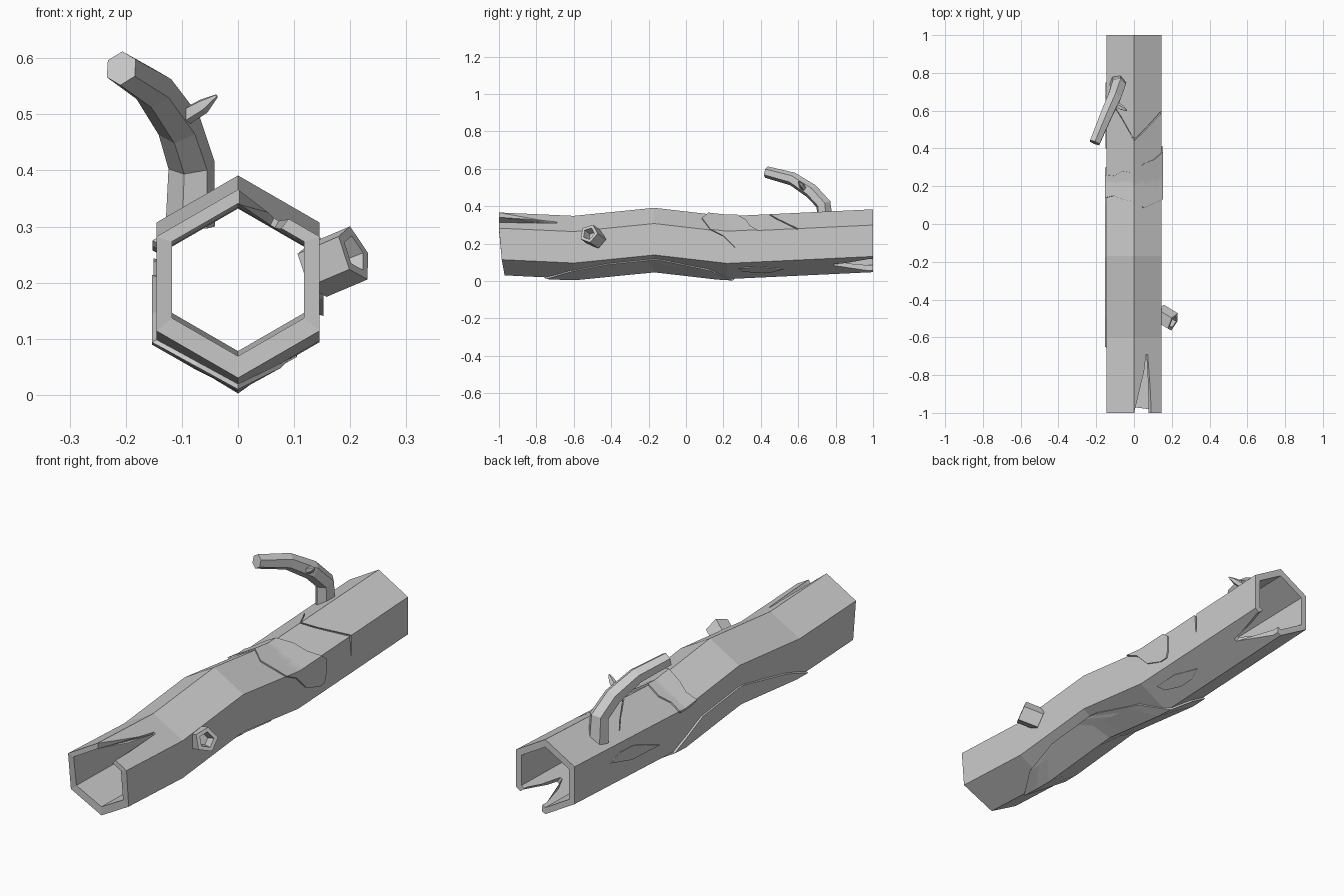
import bpy, bmesh, math
from mathutils import Vector

if "Cube" in bpy.data.objects:
    bpy.data.objects.remove(bpy.data.objects["Cube"])

# Centre height of the log along its length: (y, z)
BEND = [(-1, .198), (-.6, .180), (-.17, .223), (.22, .178), (1, .215)]
HOLE = [(-1, .205), (-.6, .198), (-.17, .214), (.22, .196), (1, .213)]
R, R_IN = .168, .136


def centre(y, table=BEND):
    if y <= table[0][0]:
        return table[0][1]
    for (a, za), (b, zb) in zip(table, table[1:]):
        if y <= b:
            return za + (zb - za) * (y - a) / (b - a)
    return table[-1][1]


def corner(k):
    a = math.radians(90 - 60 * k)
    return Vector((math.cos(a), 0, math.sin(a)))


def surf(u, y, h):
    """Point on the hexagonal log, u = position round the six sides."""
    k = math.floor(u)
    p = corner(k).lerp(corner(k + 1), u - k) * (R + h)
    return p + Vector((0, y, centre(y)))


def make(name, verts, faces):
    me = bpy.data.meshes.new(name)
    me.from_pydata([tuple(v) for v in verts], [], faces)
    bm = bmesh.new()
    bm.from_mesh(me)
    bmesh.ops.recalc_face_normals(bm, faces=bm.faces)
    bm.to_mesh(me)
    bm.free()
    ob = bpy.data.objects.new(name, me)
    bpy.context.collection.objects.link(ob)
    return ob


def patch(name, cols, lo, hi, n=12):
    """Curved slab over the log; cols = (u, y start, y end)."""
    verts, faces, m = [], [], len(cols)
    for h in (lo, hi):
        for u, a, b in cols:
            verts += [surf(u, a + (b - a) * j / n, h) for j in range(n + 1)]
    idx = lambda s, i, j: (s * m + i) * (n + 1) + j
    for i in range(m - 1):
        for j in range(n):
            for s in (0, 1):
                faces.append((idx(s, i, j), idx(s, i + 1, j), idx(s, i + 1, j + 1), idx(s, i, j + 1)))
        for j in (0, n):
            faces.append((idx(0, i, j), idx(0, i + 1, j), idx(1, i + 1, j), idx(1, i, j)))
    for i in (0, m - 1):
        for j in range(n):
            faces.append((idx(0, i, j), idx(0, i, j + 1), idx(1, i, j + 1), idx(1, i, j)))
    return make(name, verts, faces)


def tube(name, path, radii, n=6, axis=None):
    """Polygonal sweep along a path with capped ends."""
    path = [Vector(p) for p in path]
    verts, faces, q, last = [], [], None, None
    for i, p in enumerate(path):
        t = Vector(axis) if axis else path[min(i + 1, len(path) - 1)] - path[max(i - 1, 0)]
        t.normalize()
        q = t.to_track_quat('Z', 'Y') if q is None else last.rotation_difference(t) @ q
        last = t
        for k in range(n):
            a = math.tau * k / n
            verts.append(p + q @ Vector((math.cos(a), math.sin(a), 0)) * radii[i])
    for i in range(len(path) - 1):
        for k in range(n):
            a, b = i * n + k, i * n + (k + 1) % n
            faces.append((a, b, b + n, a + n))
    faces += [tuple(range(n)), tuple(range(len(verts) - n, len(verts)))]
    return make(name, verts, faces)


# Hollow log: outer rings, then inner rings back again, joined into a closed shell
verts, faces = [], []
rings = [(y, z, R) for y, z in BEND] + [(y, z, R_IN) for y, z in reversed(HOLE)]
for i, (y, z, r) in enumerate(rings):
    for k in range(6):
        trim = {2: .015, 3: .03, 4: .02}.get(k, 0) if y == -1 else 0
        verts.append(corner(k) * r + Vector((0, y + trim, z)))
for i in range(len(rings)):
    j = (i + 1) % len(rings)
    for k in range(6):
        l = (k + 1) % 6
        faces.append((i * 6 + k, i * 6 + l, j * 6 + l, j * 6 + k))
log = make("log", verts, faces)

# Split notches at both ends and a thin crack round the top
cutters = [
    patch("front_notch", [(.02, -1.1, -.99), (.44, -1.1, -.69), (.5, -1.1, -.69), (.62, -1.1, -.98)], -.07, .03),
    patch("rear_notch", [(2.15, .98, 1.1), (2.38, .79, 1.1), (2.46, .79, 1.1), (2.88, .97, 1.1)], -.07, .03),
    patch("crack", [(5.3, .615, .62), (6, .44, .448), (7, .588, .6), (7.55, .595, .6)], -.009, .02, 2),
]
for c in cutters:
    mod = log.modifiers.new(c.name, 'BOOLEAN')
    mod.operation, mod.solver, mod.object = 'DIFFERENCE', 'EXACT', c
    bpy.context.view_layer.objects.active = log
    bpy.ops.object.modifier_apply(modifier=mod.name)
for c in cutters:
    bpy.data.objects.remove(c)

# Raised bark plates
patch("bark_top", [(4.95, .15, .255), (5, .14, .26), (5.3, .15, .255), (5.6, .13, .28), (6, .12, .27),
                   (6.35, .085, .32), (6.7, .11, .34), (7, .13, .38), (7.15, .2, .41),
                   (7.55, .27, .41), (7.75, .36, .4)], -.01, .008)
patch("bark_bottom", [(2.25, -.42, -.12), (2.5, -.62, .12), (3, -.75, .25), (3.5, -.7, .3),
                      (4, -.65, .3), (4.25, -.5, .2), (4.45, -.2, .1)], -.01, .009)
patch("bark_sliver_right", [(2.3, .28, .4), (2.5, .3, .52), (2.65, .38, .46)], -.01, .006)
patch("bark_sliver_left", [(4.4, .4, .6), (4.6, .5, .75), (4.75, .58, .68)], -.01, .006)

# Curved branch with a small twig
tube("branch", [(-.085, .745, .30), (-.083, .735, .41), (-.105, .67, .48), (-.15, .57, .545), (-.208, .43, .582)],
     [.045, .042, .04, .036, .031])
tube("twig", [(-.105, .635, .49), (-.062, .615, .515), (-.038, .60, .533)], [.017, .014, .003], 5)

# Hollow broken stub on the right side
tube("stub", [(.135, -.475, .222), (.208, -.52, .253), (.208, -.52, .253), (.17, -.497, .237)],
     [.053, .053, .034, .025], 5, axis=(.09, -.045, .037))
